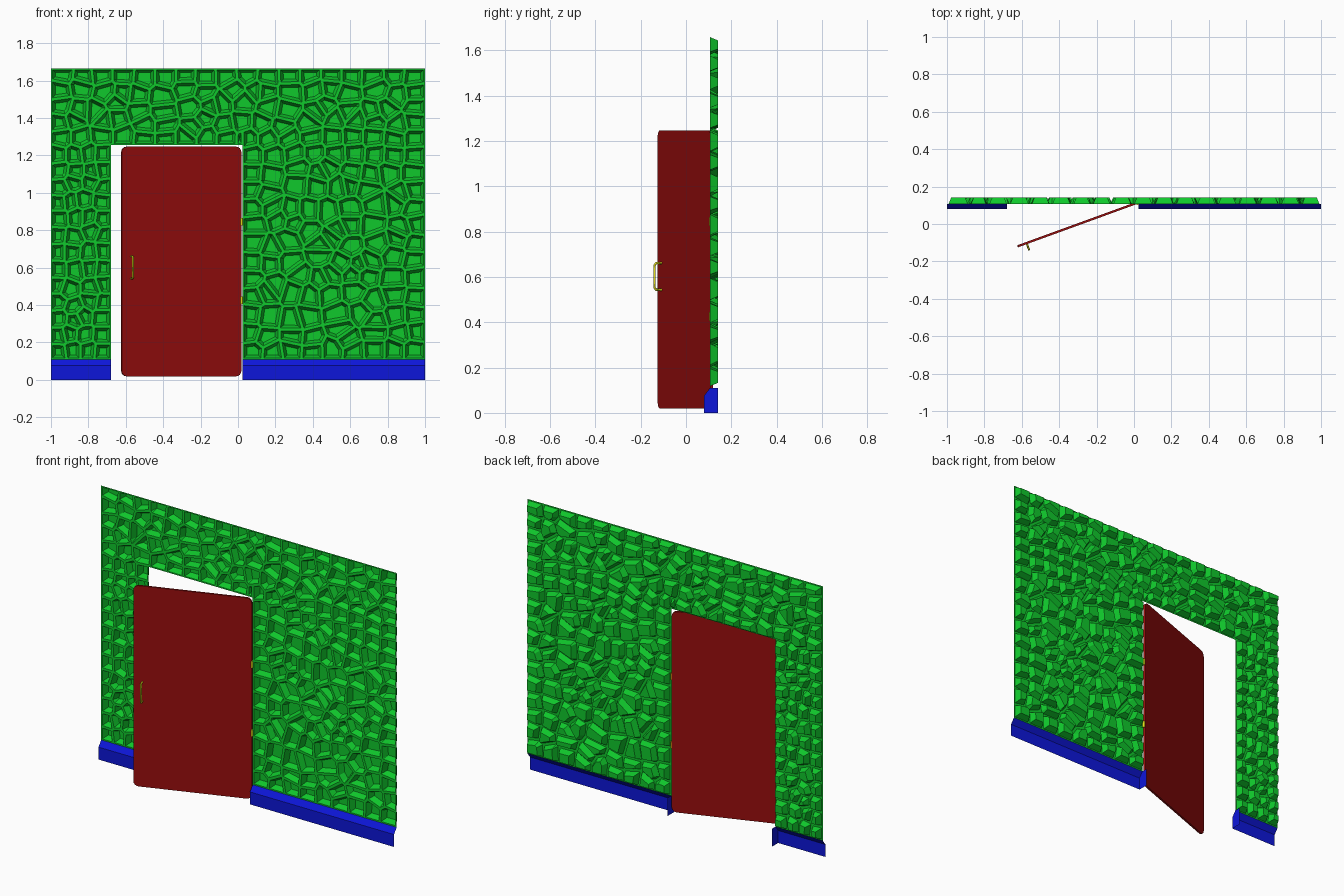
import bpy, bmesh, math, random
from mathutils import Vector

if "Cube" in bpy.data.objects:
    bpy.data.objects.remove(bpy.data.objects["Cube"])

random.seed(7)
L, R, TOP = -0.68, 0.025, 1.255        # doorway
Z0, Z1 = 0.11, 1.666                   # wall panel bottom and top
FRONT, BACK = 0.106, 0.142             # rib plane and recess plane


def material(name, rgb):
    m = bpy.data.materials.new(name)
    m.diffuse_color = (*rgb, 1)
    m.use_nodes = True
    m.node_tree.nodes["Principled BSDF"].inputs["Base Color"].default_value = m.diffuse_color
    return m


GREEN = material("green", (0.005, 0.58, 0.025))
RED = material("red", (0.31, 0.004, 0.004))
BLUE = material("blue", (0.004, 0.008, 0.7))
YELLOW = material("yellow", (0.75, 0.7, 0.01))


def mesh_object(name, bm, mat):
    me = bpy.data.meshes.new(name)
    bm.to_mesh(me)
    bm.free()
    me.materials.append(mat)
    ob = bpy.data.objects.new(name, me)
    bpy.context.collection.objects.link(ob)
    return ob


def clip(poly, n, d):
    """Keep the part of a convex polygon where p.n <= d."""
    out = []
    for i, a in enumerate(poly):
        b = poly[(i + 1) % len(poly)]
        da, db = a.dot(n) - d, b.dot(n) - d
        if da <= 0:
            out.append(a)
        if da * db < 0:
            out.append(a.lerp(b, da / (da - db)))
    return out


def area(poly):
    return sum(a.cross(b) for a, b in zip(poly, poly[1:] + poly[:1])) / 2


def inset_ring(poly, t):
    """Inner corner for every outer corner of a convex polygon."""
    inner = poly
    for a, b in zip(poly, poly[1:] + poly[:1]):
        e = b - a
        if e.length > 1e-5:
            n = Vector((e.y, -e.x)).normalized()
            inner = clip(inner, n, a.dot(n) - t)
    inner = inner or [sum(poly, Vector((0, 0))) / len(poly)]
    return [min(inner, key=lambda q: (q - p).length) for p in poly]


def seed_grid(x0, x1, z0, z1, nx, nz):
    """Jittered grid; the outermost rows stay parallel to the border."""
    dx, dz = (x1 - x0) / nx, (z1 - z0) / nz
    pts = []
    for i in range(nx):
        for j in range(nz):
            border = i in (0, nx - 1) or j in (0, nz - 1)
            k = 0.1 if border else 0.4
            pts.append(Vector((x0 + dx * (i + 0.5 + random.uniform(-k, k)),
                               z0 + dz * (j + 0.5 + random.uniform(-k, k)))))
    return pts


# Wall cells: Voronoi cells of seeds around the doorway, trimmed at its edge
seeds = (seed_grid(-1, L, Z0, TOP, 4, 13) + seed_grid(R, 1, Z0, TOP, 9, 12)
         + seed_grid(-1, 1, TOP, Z1, 18, 5))
X, Z = Vector((1, 0)), Vector((0, 1))
cells = []
for s in seeds:
    poly = [Vector(c) for c in ((-1, Z0), (1, Z0), (1, Z1), (-1, Z1))]
    for o in seeds:
        if o is not s:
            n = o - s
            poly = clip(poly, n, n.dot((o + s) / 2))
    mid = clip(clip(poly, -X, -L), X, R)
    if not mid or min(p.y for p in mid) >= TOP:
        cells.append(poly)
    else:
        sides = clip(poly, X, L), clip(poly, -X, -R)
        if max(area(q) if q else 0 for q in sides) < 1e-3:
            cells.append(clip(poly, -Z, -TOP))           # cell over the doorway
            cells += [clip(q, Z, TOP) for q in sides]
        else:
            cells += [*sides, clip(mid, -Z, -TOP)]

# Wall: rib network in front, each cell pushed back as a tapered recess
bm = bmesh.new()
cache = {}


def vert(p, y):
    key = (round(p.x, 4), round(y, 4), round(p.y, 4))
    if key not in cache:
        cache[key] = bm.verts.new(key)
    return cache[key]


def face(pts):
    vs = list(dict.fromkeys(vert(p, y) for p, y in pts))
    if len(vs) > 2 and not bm.faces.get(vs):
        bm.faces.new(vs)


for poly in cells:
    if len(poly) < 3 or area(poly) < 1e-6:
        continue
    if area(poly) < 1.5e-3:
        face([(p, FRONT) for p in poly])
        continue
    rib = inset_ring(poly, 0.008)
    floor = inset_ring(poly, 0.023)
    for i in range(len(poly)):
        k = (i + 1) % len(poly)
        face([(poly[i], FRONT), (poly[k], FRONT), (rib[k], FRONT), (rib[i], FRONT)])
        face([(rib[i], FRONT), (rib[k], FRONT), (floor[k], BACK), (floor[i], BACK)])
    face([(p, BACK) for p in floor])
mesh_object("wall", bm, GREEN)


# Skirting boards: front and chamfer strips, capped only at the doorway end
def skirting(name, x_door, x_out):
    bm = bmesh.new()
    prof = [(0.08, 0), (0.08, 0.076), (FRONT, Z0)]
    a, b = [[bm.verts.new((x, y, z)) for y, z in prof] for x in (x_door, x_out)]
    for i in range(2):
        q = (a[i], b[i], b[i + 1], a[i + 1])
        bm.faces.new(q if x_out > x_door else q[::-1])
    cap = a + [bm.verts.new((x_door, BACK, z)) for z in (Z0, 0)]
    bm.faces.new(cap if x_out > x_door else cap[::-1])
    mesh_object(name, bm, BLUE)


skirting("skirting_left", L, -1)
skirting("skirting_right", R, 1)

# Door: thin slab with rounded corners, swung open about its hinge side
HINGE, SWING = (0.016, 0.113, 0), math.radians(20)
bm = bmesh.new()
bmesh.ops.create_cube(bm, size=1)
for v in bm.verts:
    v.co = ((v.co.x - 0.5) * 0.68, v.co.y * 0.012, 0.633 + v.co.z * 1.228)
corners = [e for e in bm.edges if abs(e.verts[0].co.y - e.verts[1].co.y) > 0.001]
bmesh.ops.bevel(bm, geom=corners, offset=0.03, segments=4, profile=0.5, affect='EDGES')
door = mesh_object("door", bm, RED)
door.location, door.rotation_euler.z = HINGE, SWING

# Handle: bent bar on the front of the door
cu = bpy.data.curves.new("handle", 'CURVE')
cu.dimensions = '3D'
cu.bevel_depth, cu.bevel_resolution, cu.use_fill_caps = 0.0055, 0, True
path = [(-0.005, 0.543), (-0.032, 0.543), (-0.039, 0.552),
        (-0.039, 0.652), (-0.032, 0.661), (-0.005, 0.661)]
sp = cu.splines.new('POLY')
sp.points.add(len(path) - 1)
for pt, (y, z) in zip(sp.points, path):
    pt.co = (-0.628, y, z, 1)
cu.materials.append(YELLOW)
handle = bpy.data.objects.new("handle", cu)
bpy.context.collection.objects.link(handle)
handle.location, handle.rotation_euler.z = HINGE, SWING

# Hinges
for name, z in (("hinge_lower", 0.425), ("hinge_upper", 0.845)):
    bpy.ops.mesh.primitive_cylinder_add(vertices=12, radius=0.008, depth=0.04,
                                        location=(0.019, 0.11, z))
    ob = bpy.context.object
    ob.name = name
    ob.data.materials.append(YELLOW)
    bpy.ops.object.shade_smooth_by_angle()
